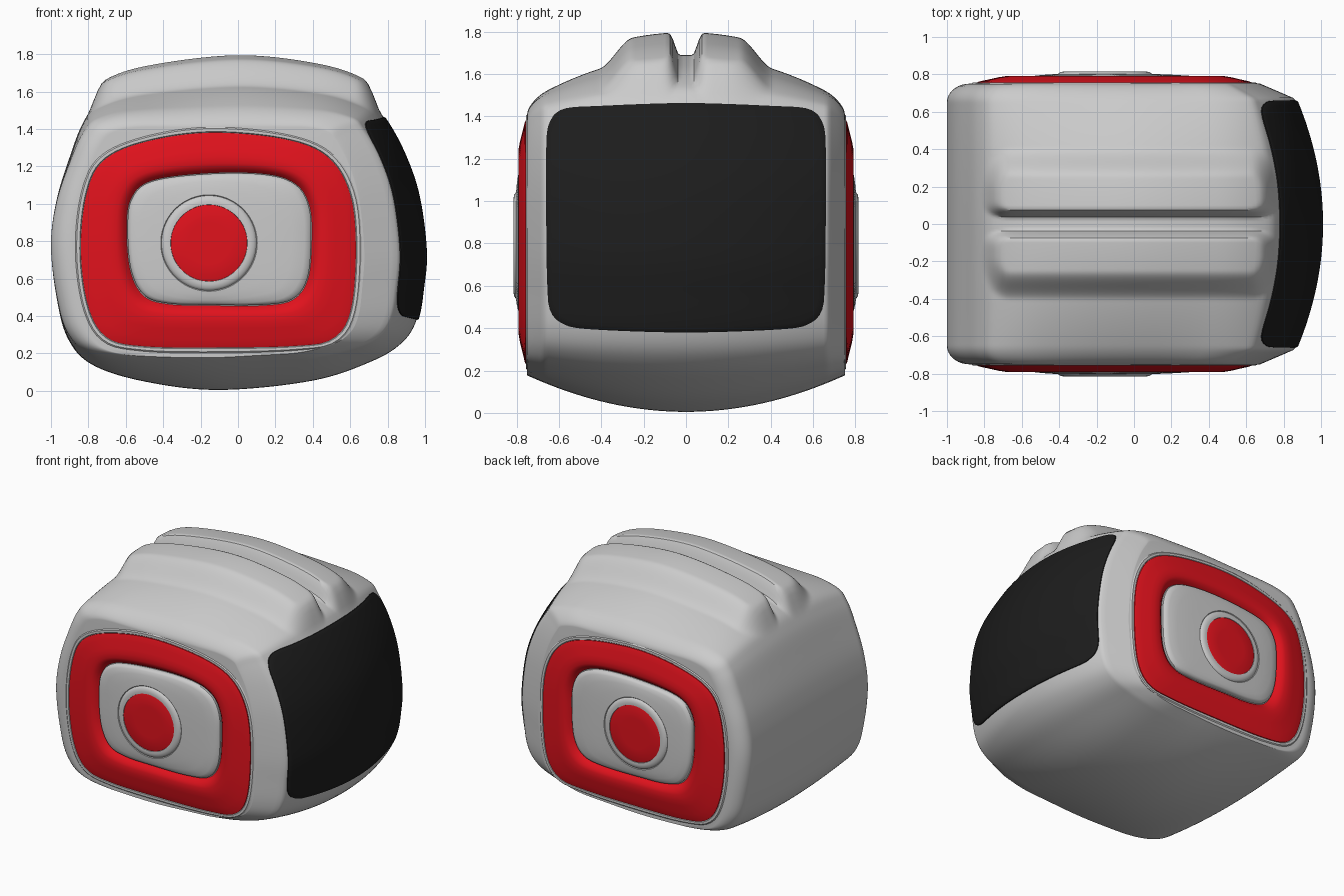
import bpy, bmesh
from math import pi, sin, cos, atan2, hypot, sqrt
from mathutils import Vector
from mathutils.bvhtree import BVHTree

if "Cube" in bpy.data.objects:
    bpy.data.objects.remove(bpy.data.objects["Cube"])


def polar(pts, c, n):
    """Smooth closed outline through pts, resampled as radii at n even angles about c."""
    k, dense = len(pts), []
    for i in range(k):
        a, b, d, e = (Vector(pts[(i + o) % k]) for o in (-1, 0, 1, 2))
        for s in range(12):
            t = s / 12
            p = 0.5 * (2 * b + (d - a) * t + (2 * a - 5 * b + 4 * d - e) * t * t
                       + (3 * b - a - 3 * d + e) * t ** 3) - Vector(c)
            dense.append((atan2(p.y, p.x) % (2 * pi), p.length))
    dense.sort()
    dense = [(dense[-1][0] - 2 * pi, dense[-1][1])] + dense + [(dense[0][0] + 2 * pi, dense[0][1])]
    out, j = [], 0
    for i in range(n):
        a = 2 * pi * i / n
        while dense[j + 1][0] < a:
            j += 1
        (a0, r0), (a1, r1) = dense[j], dense[j + 1]
        out.append(r0 + (r1 - r0) * (a - a0) / max(a1 - a0, 1e-9))
    return out


def loft(name, rings, color=None, caps=(False, True), mirror=False, fix=False):
    bm = bmesh.new()
    vs = [[bm.verts.new(p) for p in r] for r in rings]
    n = len(vs[0])
    for a, b in zip(vs, vs[1:]):
        for j in range(n):
            k = (j + 1) % n
            bm.faces.new((a[j], a[k], b[k], b[j]))
    if caps[0]:
        bm.faces.new(vs[0])
    if caps[1]:
        bm.faces.new(vs[-1])
    if fix:
        bmesh.ops.recalc_face_normals(bm, faces=bm.faces)
    me = bpy.data.meshes.new(name)
    bm.to_mesh(me)
    tree = BVHTree.FromBMesh(bm)
    bm.free()
    ob = bpy.data.objects.new(name, me)
    bpy.context.collection.objects.link(ob)
    if color:
        mat = bpy.data.materials.new(name + "_colour")
        mat.diffuse_color = (*color, 1)
        mat.use_nodes = True
        mat.node_tree.nodes["Principled BSDF"].inputs["Base Color"].default_value = mat.diffuse_color
        me.materials.append(mat)
    if mirror:
        m = ob.modifiers.new("Mirror", 'MIRROR')
        m.use_axis = (False, True, False)
    bpy.ops.object.select_all(action='DESELECT')
    ob.select_set(True)
    bpy.context.view_layer.objects.active = ob
    bpy.ops.object.shade_smooth_by_angle(angle=0.6)
    return tree


def smooth(a, b, x):
    t = min(max((x - a) / (b - a), 0), 1)
    return t * t * (3 - 2 * t)


RED, BLACK = (0.75, 0.006, 0.012), (0.012, 0.012, 0.012)

# Body: one side profile swept across the width, with two ridges raised on top
N = 260
profile = polar([(1, .75), (.985, .55), (.955, .38), (.88, .26), (.72, .16), (.4, .055), (-.1, .005),
                 (-.5, .05), (-.78, .14), (-.91, .28), (-.97, .5), (-1, .78), (-.97, 1.02), (-.9, 1.25),
                 (-.83, 1.43), (-.74, 1.54), (-.5, 1.63), (0, 1.69), (.45, 1.64), (.7, 1.55),
                 (.78, 1.46), (.88, 1.28), (.96, 1.05)], (0, .8), N)


def ridge(x, y):
    ex = max(-.67 - x, x - .63, 0) / .14
    d = abs(y) - .17
    s = hypot(ex, (-d / .14) ** 2.2 if d < 0 else d / .24)
    return .107 * (1 - smooth(.33, 1, s))


def section(y):
    ay, ring = abs(y), []
    u = min(max((ay - .65) / .1, 0), 1)
    rnd = 1 - sqrt(1 - u * u)
    left = 1 - .12 * rnd
    right = 1 - .14 * (ay / .67) ** 2 - .15 * max(0, (ay - .67) / .08)
    for i, r in enumerate(profile):
        a = 2 * pi * i / N
        x, z = r * cos(a), r * sin(a)
        w = 1 - .8 * x * x
        if z > 0:
            z -= (.39 * ay * ay * w + .06 * rnd) * z / .89
        else:
            z += .31 * ay * ay * w * -z / .79
        x *= right if x > 0 else left
        ring.append((x, y, z + .8 + (ridge(x, y) if z > .4 else 0)))
    return ring


half = [i * .0125 for i in range(1, 60)] + [.744, .748, .7495, .75]
ys = [-v for v in reversed(half)] + [0] + half
body = loft("body", [section(y) for y in ys], caps=(True, True), fix=True)

# Screen: rounded panel projected onto the curved right end
sc = polar([(.66, .9), (.655, .6), (.64, .48), (.58, .42), (.45, .395), (0, .38), (-.45, .395),
            (-.58, .42), (-.64, .48), (-.655, .6), (-.66, .9), (-.66, 1.25), (-.645, 1.37), (-.58, 1.435),
            (-.4, 1.45), (0, 1.463), (.4, 1.45), (.58, 1.435), (.645, 1.37), (.66, 1.25)], (0, .92), 160)


def screen_ring(s, lift):
    ring = []
    for i, r in enumerate(sc):
        a = 2 * pi * i / 160
        y, z = s * r * cos(a), .92 + s * r * sin(a)
        hit = body.ray_cast(Vector((3, y, z)), Vector((-1, 0, 0)))[0]
        ring.append((hit.x + lift, y, z))
    return ring


loft("screen", [screen_ring(1, -.03), screen_ring(1, .006), screen_ring(.99, .01)]
     + [screen_ring(1 - i / 25, .01) for i in range(1, 25)], BLACK)

# Side panels: nested outlines, built on the front and mirrored to the back
C, M = (-.155, .79), 128
outer = polar([(.63, .75), (.6, .42), (.5, .275), (.3, .24), (-.1, .232), (-.5, .238), (-.7, .285),
               (-.8, .45), (-.84, .75), (-.81, 1.05), (-.72, 1.23), (-.5, 1.33), (-.15, 1.38),
               (.25, 1.345), (.48, 1.25), (.6, 1.05)], C, M)
inner = polar([(.39, .8), (.37, .6), (.29, .49), (.13, .46), (-.15, .46), (-.37, .467), (-.5, .51),
               (-.57, .64), (-.59, .85), (-.57, 1.02), (-.46, 1.12), (-.15, 1.16), (.15, 1.155),
               (.31, 1.1), (.38, .98)], C, M)


def circle(r):
    return [r] * M


def rings(a, b, prof):
    """Rings blended from outline a to outline b; prof lists (blend, depth)."""
    return [[(C[0] + (p + (q - p) * s) * cos(2 * pi * i / M), -d,
              C[1] + (p + (q - p) * s) * sin(2 * pi * i / M)) for i, (p, q) in enumerate(zip(a, b))]
            for s, d in prof]


trim = [r + .03 for r in outer]
loft("panel_trim", rings(trim, outer, [(0, .72), (0, .75), (.25, .756), (.8, .756), (1, .748)]),
     caps=(False, False), mirror=True)
loft("red_ring", rings(outer, inner, [(0, .73), (0, .757), (.05, .762), (.2, .77), (.45, .784), (.6, .79),
                                      (.75, .79), (.84, .784), (.92, .768), (1, .745)]),
     RED, (False, False), True)
loft("inner_pad", rings(inner, circle(.258), [(0, .73), (0, .765), (.04, .777), (.12, .785), (.35, .793),
                                              (.7, .799), (1, .802)])
     + rings(circle(.254), circle(.2), [(0, .798), (.08, .804), (.25, .811), (.6, .815), (.9, .814),
                                        (.95, .805), (1, .80)]), mirror=True)
loft("centre_button", rings(circle(.205), circle(0.02), [(0, .79), (0, .81), (.04, .813), (.5, .814), (1, .814)]),
     RED, mirror=True)
